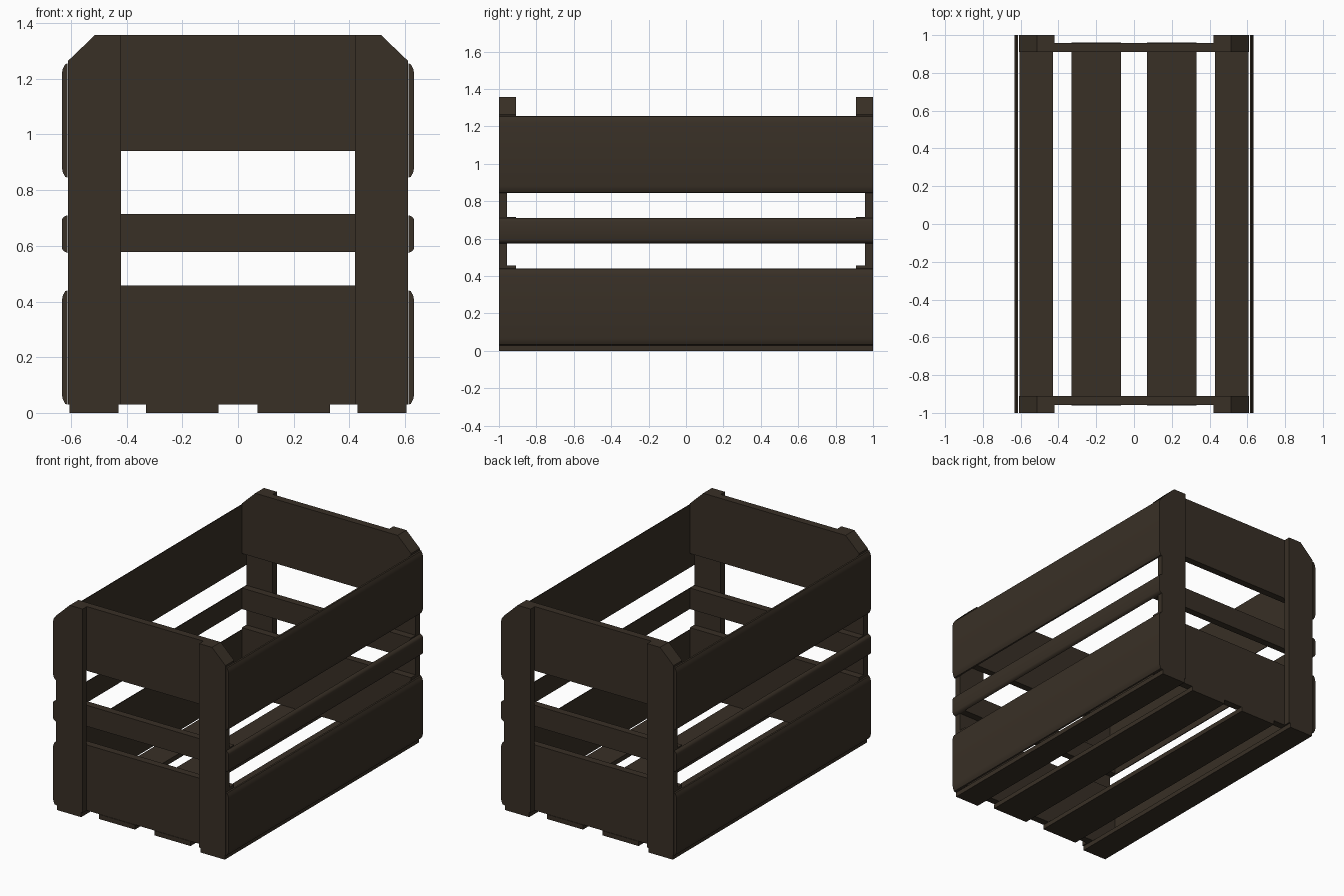
import bpy, bmesh, math

if "Cube" in bpy.data.objects:
    bpy.data.objects.remove(bpy.data.objects["Cube"])

wood = bpy.data.materials.new("dark_brown_wood")
wood.diffuse_color = (0.040, 0.029, 0.019, 1)
wood.use_nodes = True
wood.node_tree.nodes["Principled BSDF"].inputs["Base Color"].default_value = wood.diffuse_color


def prism(name, profile, to_xyz, a, b, smooth=False):
    """Extrude a closed 2D profile from a to b; to_xyz maps (u, v, depth)."""
    bm = bmesh.new()
    rings = [[bm.verts.new(to_xyz(u, v, d)) for u, v in profile] for d in (a, b)]
    n = len(profile)
    bm.faces.new(rings[0])
    bm.faces.new(rings[1][::-1])
    for i in range(n):
        j = (i + 1) % n
        bm.faces.new((rings[0][i], rings[1][i], rings[1][j], rings[0][j]))
    bmesh.ops.recalc_face_normals(bm, faces=bm.faces)
    me = bpy.data.meshes.new(name)
    bm.to_mesh(me)
    bm.free()
    me.materials.append(wood)
    ob = bpy.data.objects.new(name, me)
    bpy.context.collection.objects.link(ob)
    if smooth:
        bpy.ops.object.select_all(action='DESELECT')
        ob.select_set(True)
        bpy.context.view_layer.objects.active = ob
        bpy.ops.object.shade_smooth_by_angle(angle=math.radians(40))
    return ob


def along_y(u, v, d):
    return (u, d, v)


def rect(x0, x1, z0, z1):
    return [(x0, z0), (x1, z0), (x1, z1), (x0, z1)]


# Floor slats: the outer pair runs full length, the inner pair stops at the end boards
for s, side in ((-1, "left"), (1, "right")):
    prism(f"outer_floor_slat_{side}", rect(s * 0.43, s * 0.605, 0, 0.03), along_y, -1, 1)
    prism(f"inner_floor_slat_{side}", rect(s * 0.07, s * 0.33, 0, 0.03), along_y, -0.96, 0.96)

# Side boards with rounded outer edges
for s, side in ((-1, "left"), (1, "right")):
    for level, z0, z1, r in (("lower", 0.03, 0.44, 0.036),
                             ("middle", 0.575, 0.71, 0.018),
                             ("upper", 0.845, 1.255, 0.036)):
        half = [(0.613, 0), (0.621, 0.003), (0.629, r * 0.5), (0.633, r)]
        prof = [(s * x, z0 + d) for x, d in half] + [(s * x, z1 - d) for x, d in half[::-1]]
        prism(f"side_board_{level}_{side}", prof, along_y, -1, 1, True)

for e, end in ((-1, "front"), (1, "back")):
    # Corner posts with a slanted outer top corner
    for s, side in ((-1, "left"), (1, "right")):
        prof = [(s * x, z) for x, z in ((0.42, 0.03), (0.61, 0.03), (0.61, 1.265),
                                        (0.513, 1.358), (0.42, 1.358))]
        prism(f"corner_post_{end}_{side}", prof, along_y, e * 0.957, e * 1.0)
    # End boards behind the posts
    for level, z0, z1 in (("lower", 0.03, 0.457), ("middle", 0.578, 0.715)):
        prism(f"end_board_{level}_{end}", rect(-0.61, 0.61, z0, z1), along_y,
              e * 0.91, e * 0.957)
    prof = [(-0.61, 0.94), (0.61, 0.94), (0.61, 1.265), (0.513, 1.358),
            (-0.513, 1.358), (-0.61, 1.265)]
    prism(f"end_board_upper_{end}", prof, along_y, e * 0.91, e * 0.957)
